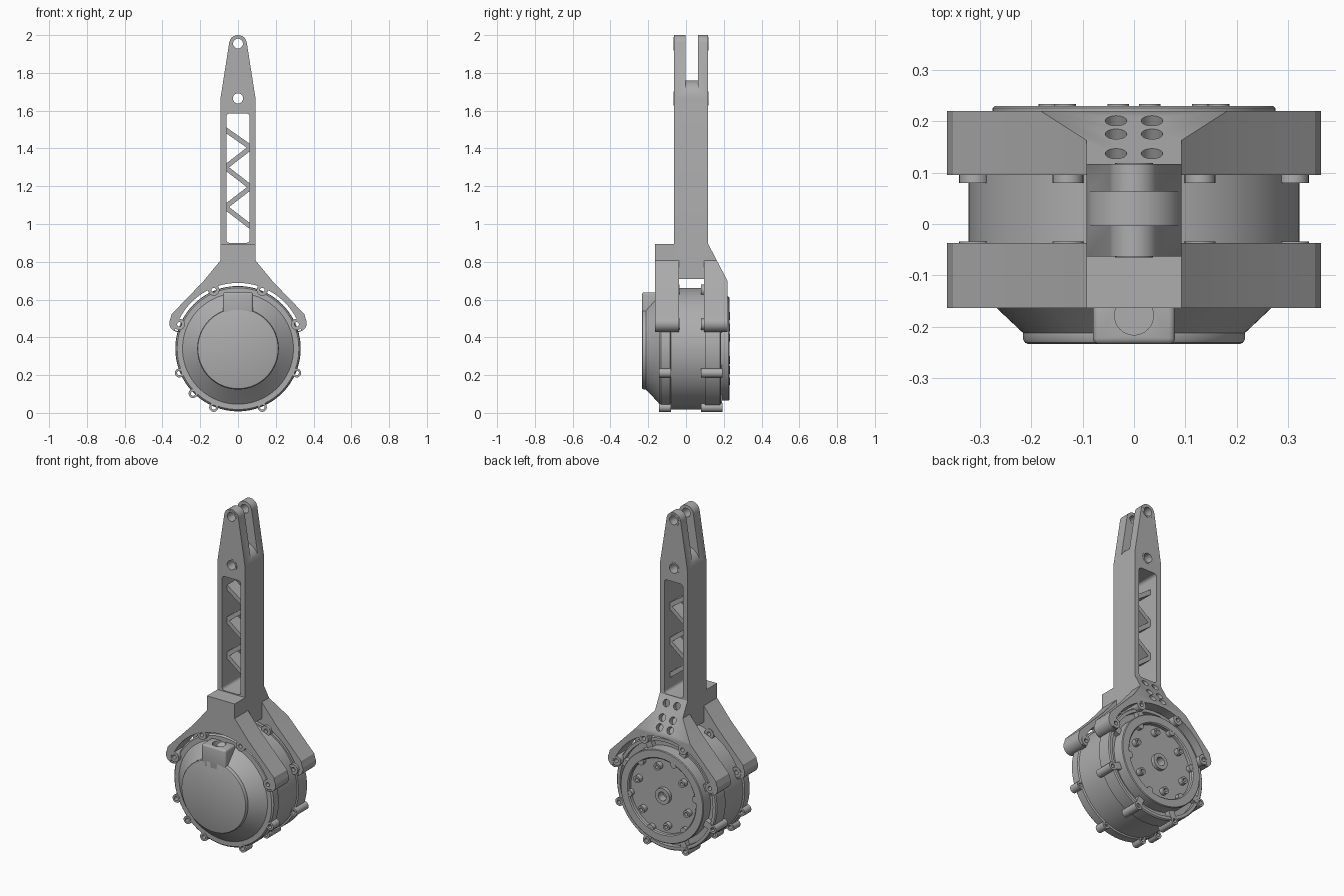
import bpy, bmesh, math
from math import cos, sin, radians, pi
from mathutils import Vector, Matrix

cube = bpy.data.objects.get("Cube")
if cube:
    bpy.data.objects.remove(cube, do_unlink=True)

GREY = (0.42, 0.42, 0.42, 1)
metal = bpy.data.materials.new("machined grey")
metal.use_nodes = True
metal.diffuse_color = GREY
metal.node_tree.nodes["Principled BSDF"].inputs["Base Color"].default_value = GREY

CZ = 0.34                                   # height of the drum axis
BOLT_R = 0.336                              # bolt circle radius
BOLTS = [22.5 + 45 * k for k in range(8)]


def finish(bm, name):
    bmesh.ops.remove_doubles(bm, verts=bm.verts, dist=1e-5)
    bmesh.ops.recalc_face_normals(bm, faces=bm.faces)
    mesh = bpy.data.meshes.new(name)
    bm.to_mesh(mesh)
    bm.free()
    mesh.materials.append(metal)
    ob = bpy.data.objects.new(name, mesh)
    bpy.context.collection.objects.link(ob)
    return ob


def prism(name, profile, y0, y1):
    """Extrude an (x, z) outline from y0 to y1."""
    bm = bmesh.new()
    face = bm.faces.new([bm.verts.new((x, y0, z)) for x, z in profile])
    out = bmesh.ops.extrude_face_region(bm, geom=[face])
    verts = [g for g in out["geom"] if isinstance(g, bmesh.types.BMVert)]
    bmesh.ops.translate(bm, verts=verts, vec=(0, y1 - y0, 0))
    return finish(bm, name)


def lathe(name, profile, x=0, z=CZ, steps=96):
    """Turn an (r, y) profile about an axis along y."""
    bm = bmesh.new()
    verts = [bm.verts.new((x + r, y, z)) for r, y in profile]
    edges = [bm.edges.new(pair) for pair in zip(verts, verts[1:])]
    bmesh.ops.spin(bm, geom=verts + edges, cent=(x, 0, z), axis=(0, 1, 0),
                   angle=2 * pi, steps=steps, use_merge=False)
    return finish(bm, name)


def rod(name, r, start, end, sides=32):
    a, b = Vector(start), Vector(end)
    bm = bmesh.new()
    turn = (b - a).to_track_quat("Z", "Y").to_matrix().to_4x4()
    bmesh.ops.create_cone(bm, cap_ends=True, segments=sides, radius1=r, radius2=r,
                          depth=(b - a).length,
                          matrix=Matrix.Translation((a + b) / 2) @ turn)
    return finish(bm, name)


def tube(name, x, z, r, hole, y0, y1):
    return lathe(name, [(hole, y0), (r, y0), (r, y1), (hole, y1), (hole, y0)], x, z, 24)


def arc(cx, cz, r, a0, a1, n):
    return [(cx + r * cos(radians(a0 + (a1 - a0) * i / n)),
             cz + r * sin(radians(a0 + (a1 - a0) * i / n))) for i in range(n + 1)]


def rounded(x, z0, z1, r):
    return (arc(x - r, z1 - r, r, 90, 0, 5) + arc(x - r, z0 + r, r, 0, -90, 5)
            + arc(r - x, z0 + r, r, -90, -180, 5) + arc(r - x, z1 - r, r, 180, 90, 5))


def modify(ob, kind, **settings):
    mod = ob.modifiers.new(kind, kind)
    for key, value in settings.items():
        setattr(mod, key, value)
    bpy.context.view_layer.objects.active = ob
    bpy.ops.object.modifier_apply(modifier=mod.name)


def cut(ob, *cutters):
    for c in cutters:
        modify(ob, "BOOLEAN", operation="DIFFERENCE", solver="EXACT", object=c)
        bpy.data.objects.remove(c, do_unlink=True)


def polar(angle, r=BOLT_R):
    return r * cos(radians(angle)), CZ + r * sin(radians(angle))


# Tapered arm with lattice window, pin holes and forked top
tip = arc(0, 1.953, 0.047, 8, 172, 20)
arm = prism("arm", [(-0.092, 0.71), (0.092, 0.71), (0.092, 1.67)] + tip + [(-0.092, 1.67)],
            -0.063, 0.117)
fork = [(0.12, 2.1), (0.12, 1.695)] + arc(0, 1.665, 0.095, 18, 162, 24) + [(-0.12, 1.695), (-0.12, 2.1)]
cut(arm,
    prism("window_cutter", rounded(0.062, 0.9, 1.585, 0.018), -0.3, 0.3),
    prism("fork_cutter", fork, -0.003, 0.063),
    rod("pin_cutter", 0.026, (0, -0.3, 1.955), (0, 0.3, 1.955)),
    rod("pivot_cutter", 0.029, (0, -0.3, 1.665), (0, 0.3, 1.665)))
for name, z, r in (("pin_bush", 1.955, 0.036), ("pivot_bush", 1.665, 0.037)):
    for y0, y1 in ((-0.065, -0.01), (0.07, 0.119)):
        tube(name, 0, z, r, r - 0.01, y0, y1)

# Zigzag struts inside the window
heights = [1.5, 1.405, 1.3, 1.195, 1.09, 0.985]
for i, (za, zb) in enumerate(zip(heights, heights[1:])):
    s = -1 if i % 2 == 0 else 1
    h = 0.016
    prism("lattice_strut", [(s * 0.068, za - h), (s * 0.068, za + h),
                            (-s * 0.068, zb + h), (-s * 0.068, zb - h)], -0.015, 0.065)


# Yoke plates that straddle the drum
def yoke(name, top, y0, y1):
    side = [(0.092, top), (0.092, 0.808), (0.185, 0.695), (0.352, 0.522)]
    side += arc(0.318, 0.475, 0.046, 30, -110, 10)
    inner = arc(0, CZ, 0.348, 16, 164, 48)
    left = [(-x, z) for x, z in reversed(side)]
    ob = prism(name, side + inner + left, y0, y1)
    cut(ob, *[rod("bolt_cutter", 0.02, (x, -0.4, z), (x, 0.4, z))
              for x, z in map(polar, (22.5, 67.5, 112.5, 157.5))])
    return ob


front_yoke = yoke("front_yoke", 0.895, -0.163, -0.037)
back_yoke = yoke("back_yoke", 0.895, 0.095, 0.22)

# Sloping shoulder on the back yoke, with six blind holes
bm = bmesh.new()
bm.from_mesh(back_yoke.data)
normal = Vector((0, 0.2, 0.105)).normalized()
res = bmesh.ops.bisect_plane(bm, geom=bm.verts[:] + bm.edges[:] + bm.faces[:],
                             plane_co=(0, 0.117, 0.895), plane_no=normal, clear_outer=True)
rim = [g for g in res["geom_cut"] if isinstance(g, bmesh.types.BMEdge)]
bmesh.ops.holes_fill(bm, edges=rim, sides=0)
bmesh.ops.recalc_face_normals(bm, faces=bm.faces)
bm.to_mesh(back_yoke.data)
bm.free()
for x in (-0.035, 0.035):
    for y in (0.137, 0.175, 0.201):
        p = Vector((x, y, 0.895 - (y - 0.117) * 0.2 / 0.105))
        cut(back_yoke, rod("hole_cutter", 0.021, p - normal * 0.03, p + normal * 0.05, 24))

# Drum with conical front, stepped back and central hub
lathe("drum", [
    (0, -0.2), (0.26, -0.14), (0.322, -0.14), (0.33, -0.132), (0.33, -0.085), (0.322, -0.08),
    (0.322, 0.1), (0.332, 0.1), (0.332, 0.18), (0.326, 0.186), (0.308, 0.186), (0.308, 0.16),
    (0.275, 0.16), (0.275, 0.226), (0.271, 0.23), (0.228, 0.23), (0.222, 0.224), (0.222, 0.205),
    (0.048, 0.205), (0.048, 0.226), (0.026, 0.226), (0.026, 0.18), (0, 0.18)])
lathe("front_cone", [
    (0, -0.234), (0.205, -0.234), (0.212, -0.231), (0.216, -0.224), (0.216, -0.212),
    (0.268, -0.163), (0.296, -0.138), (0.29, -0.12), (0, -0.12)])

# Filler tab on the front cover
tab = prism("filler_tab", [(-0.08, 0.5), (0.08, 0.5), (0.08, 0.638), (-0.08, 0.638)], -0.234, -0.13)
modify(tab, "BEVEL", width=0.012, segments=3)
cut(tab, rod("port_cutter", 0.038, (0, -0.178, 0.61), (0, -0.178, 0.7)))

# Bolt bosses around both rims
for i, angle in enumerate(BOLTS):
    x, z = polar(angle)
    upper = i < 4
    r = 0.03 if upper else 0.024
    tube("front_boss", x, z, r, 0.012, -0.161 if upper else -0.142, -0.034 if upper else -0.08)
    tube("back_boss", x, z, r, 0.012, 0.08, 0.218 if upper else 0.192)
    # Rib bridging the groove behind each boss
    d = Vector((cos(radians(angle)), sin(radians(angle))))
    n = Vector((-d.y, d.x)) * 0.02
    c = Vector((0, CZ))
    prism("back_rib", [tuple(c + d * a + n * b)
                       for a, b in ((0.26, -1), (0.318, -1), (0.318, 1), (0.26, 1))], 0.15, 0.19)
x, z = polar(225)
tube("extra_boss", x, z, 0.024, 0.012, -0.142, -0.08)

# Screws and bosses on the recessed back cover
for k in range(6):
    x, z = polar(20 + 60 * k, 0.175)
    tube("cover_screw", x, z, 0.021, 0.01, 0.19, 0.234)
    x, z = polar(50 + 60 * k, 0.222)
    lathe("cover_scallop", [(0, 0.19), (0.02, 0.19), (0.02, 0.229), (0, 0.229)], x, z, 20)

# Smooth the round surfaces, keep machined edges sharp
bpy.ops.object.select_all(action="DESELECT")
for ob in bpy.context.scene.objects:
    if ob.type == "MESH" and metal.name in ob.data.materials:
        ob.select_set(True)
        bpy.context.view_layer.objects.active = ob
bpy.ops.object.shade_smooth_by_angle(angle=radians(30))
